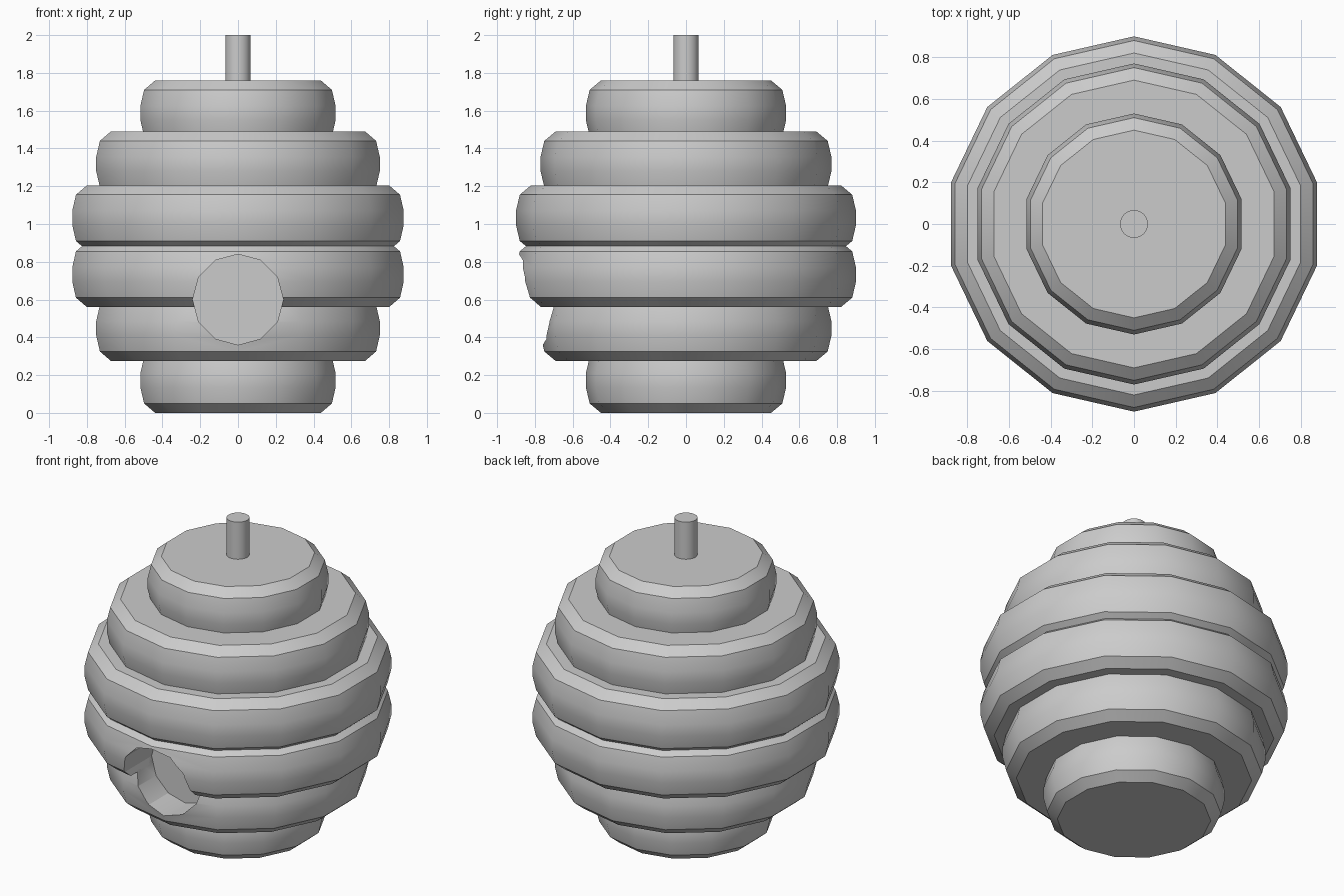
import bpy, bmesh, math

if "Cube" in bpy.data.objects:
    bpy.data.objects.remove(bpy.data.objects["Cube"])

SIDES = 14
HEIGHT = 0.345


def link(name, bm):
    bmesh.ops.recalc_face_normals(bm, faces=bm.faces[:])
    mesh = bpy.data.meshes.new(name)
    bm.to_mesh(mesh)
    bm.free()
    ob = bpy.data.objects.new(name, mesh)
    bpy.context.collection.objects.link(ob)
    return ob


def activate(ob):
    bpy.ops.object.select_all(action='DESELECT')
    ob.select_set(True)
    bpy.context.view_layer.objects.active = ob


def ring(name, bottom, radius):
    """Closed bulging 14-sided coil with chamfered rims."""
    profile = [(-0.08, 0), (-0.02, 0.05), (0, 0.135),
               (0, HEIGHT - 0.135), (-0.02, HEIGHT - 0.05), (-0.08, HEIGHT)]
    bm = bmesh.new()
    loops = []
    for dr, dz in profile:
        loops.append([bm.verts.new(((radius + dr) * math.sin(2 * math.pi * i / SIDES),
                                    (radius + dr) * math.cos(2 * math.pi * i / SIDES),
                                    bottom + dz)) for i in range(SIDES)])
    for a, b in zip(loops, loops[1:]):
        for i in range(SIDES):
            j = (i + 1) % SIDES
            bm.faces.new((a[i], a[j], b[j], b[i]))
    bm.faces.new(loops[0])
    bm.faces.new(loops[-1])
    return link(name, bm)


# Six stacked coils, widest in the middle
bottoms = [0.0, 0.275, 0.56, 0.86, 1.145, 1.415]
radii = [0.53, 0.77, 0.90, 0.90, 0.77, 0.53]
rings = [ring(f"hive_ring_{i + 1}", z, r)
         for i, (z, r) in enumerate(zip(bottoms, radii))]

# Twelve-sided cutter for the entrance recess
bm = bmesh.new()
ends = [[bm.verts.new((0.24 * math.sin(math.pi * i / 6), y,
                       0.60 + 0.24 * math.cos(math.pi * i / 6)))
         for i in range(12)] for y in (-1.2, -0.54)]
for i in range(12):
    j = (i + 1) % 12
    bm.faces.new((ends[0][i], ends[0][j], ends[1][j], ends[1][i]))
bm.faces.new(ends[0])
bm.faces.new(ends[1])
cutter = link("entrance_cutter", bm)
cutter.hide_render = True

# Cut the entrance through the two lower coils
for ob in rings[1:3]:
    activate(ob)
    mod = ob.modifiers.new("entrance", 'BOOLEAN')
    mod.operation = 'DIFFERENCE'
    mod.solver = 'EXACT'
    mod.object = cutter
    bpy.ops.object.modifier_apply(modifier=mod.name)
bpy.data.objects.remove(cutter, do_unlink=True)

# Hanging stem
bpy.ops.mesh.primitive_cylinder_add(vertices=32, radius=0.067, depth=0.30,
                                    location=(0, 0, 1.85))
stem = bpy.context.object
stem.name = "hanging_stem"

for ob in rings + [stem]:
    activate(ob)
    bpy.ops.object.shade_smooth_by_angle(angle=math.radians(30))
